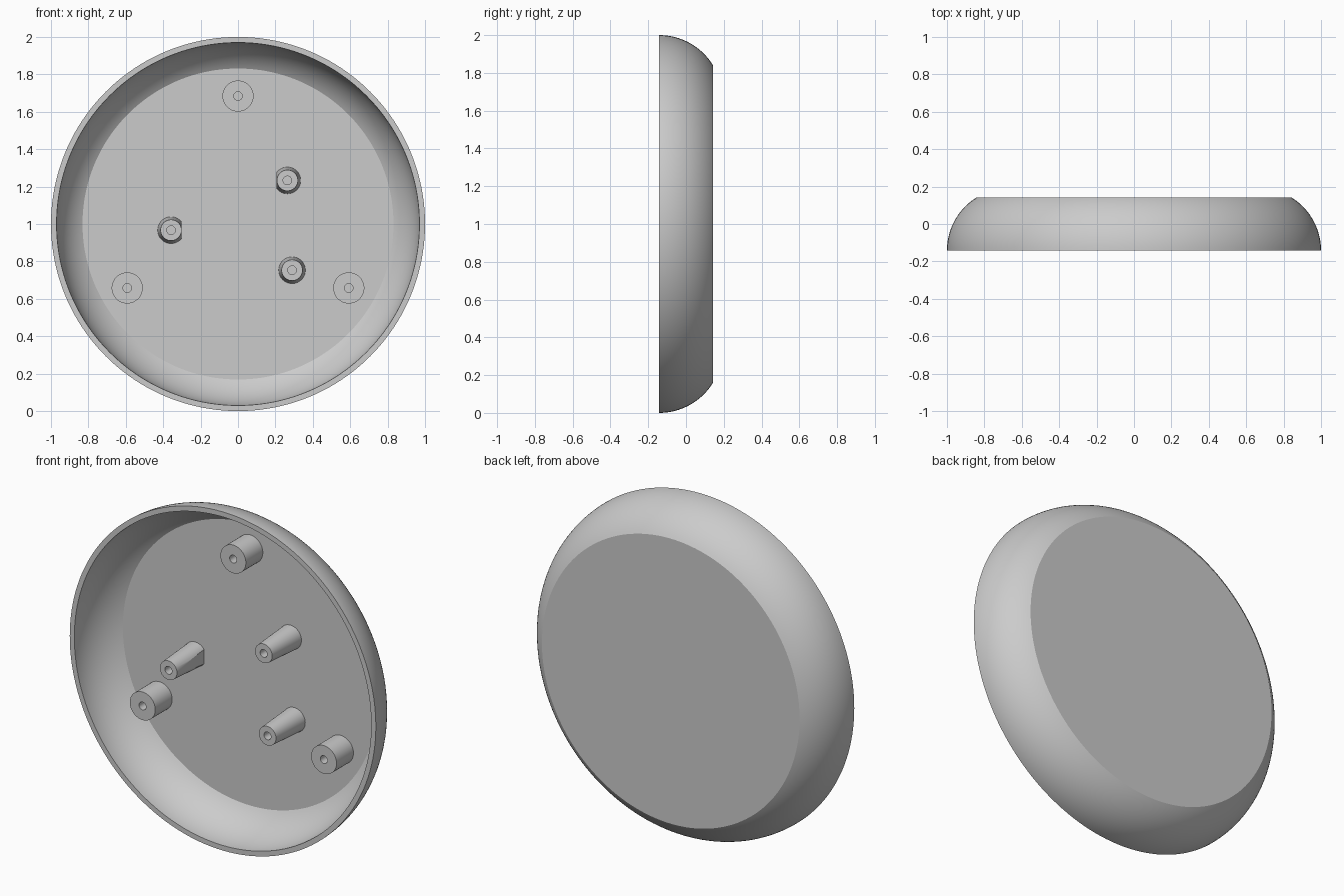
import bpy, bmesh, math
from mathutils import Matrix, Vector

if "Cube" in bpy.data.objects:
    bpy.data.objects.remove(bpy.data.objects["Cube"], do_unlink=True)

grey = bpy.data.materials.new("plain grey")
grey.use_nodes = True
colour = (0.6, 0.6, 0.6, 1)
grey.diffuse_color = colour
grey.node_tree.nodes["Principled BSDF"].inputs["Base Color"].default_value = colour

HALF = 0.142      # half the depth of the dish
FLOOR = 0.113     # inner floor position along y
BASE = FLOOR + 0.01


def revolve(name, profile, steps, x=0, z=0, closed=False, flat=None):
    """Turn (radius, y) points around the y axis; flat = (side, distance) trims one side."""
    bm = bmesh.new()
    verts = [bm.verts.new((r, y, 0)) for r, y in profile]
    pairs = list(zip(verts, verts[1:]))
    if closed:
        pairs.append((verts[-1], verts[0]))
    edges = [bm.edges.new(p) for p in pairs]
    bmesh.ops.spin(bm, geom=verts + edges, cent=(0, 0, 0), axis=(0, 1, 0),
                   angle=math.tau, steps=steps, use_duplicate=False)
    bmesh.ops.remove_doubles(bm, verts=bm.verts, dist=1e-5)
    if flat:
        side, dist = flat
        cut = bmesh.ops.bisect_plane(
            bm, geom=bm.verts[:] + bm.edges[:] + bm.faces[:],
            plane_co=(side * dist, 0, 0), plane_no=(side, 0, 0), clear_outer=True)
        rim = [g for g in cut["geom_cut"] if isinstance(g, bmesh.types.BMEdge)]
        bmesh.ops.edgeloop_fill(bm, edges=rim)
    bmesh.ops.recalc_face_normals(bm, faces=bm.faces)
    bmesh.ops.transform(bm, matrix=Matrix.Translation(Vector((x, 0, z))), verts=bm.verts)
    mesh = bpy.data.meshes.new(name)
    bm.to_mesh(mesh)
    bm.free()
    mesh.materials.append(grey)
    ob = bpy.data.objects.new(name, mesh)
    bpy.context.collection.objects.link(ob)
    bpy.ops.object.select_all(action="DESELECT")
    ob.select_set(True)
    bpy.context.view_layer.objects.active = ob
    bpy.ops.object.shade_smooth_by_angle(angle=math.radians(20))
    return ob


def arc(radius, end_y, n=20):
    """Wall curve from the front rim back to end_y."""
    sweep = math.asin((end_y + HALF) / radius)
    return [(0.666 + radius * math.cos(sweep * i / n),
             -HALF + radius * math.sin(sweep * i / n)) for i in range(n + 1)]


# Round dish with a curved wall and a flat back
outer, inner = arc(0.334, HALF), arc(0.304, FLOOR)
revolve("dish_shell", [(0, HALF)] + outer[::-1] + inner + [(0, FLOOR)], 160, z=1)


def post(name, x, z, tip_r, base_r, tip_y, flat=None):
    """Hollow post standing on the floor of the dish."""
    hole = 0.023
    revolve(name, [(hole, BASE), (hole, tip_y), (tip_r, tip_y), (base_r, BASE)],
            64, x, z, closed=True, flat=flat)


# Three wide mounting posts in an even ring
for i in range(3):
    a = math.radians(90 + 120 * i)
    post(f"mounting_post_{i + 1}", 0.684 * math.cos(a), 1 + 0.684 * math.sin(a),
         0.083, 0.083, -0.045)

# Three tall tapered posts, two trimmed flat on the side facing the centre
post("tapered_post_right", -0.358, 0.967, 0.056, 0.072, -0.138, flat=(1, 0.057))
post("tapered_post_upper_left", 0.264, 1.233, 0.056, 0.072, -0.138, flat=(-1, 0.057))
post("tapered_post_lower_left", 0.289, 0.753, 0.056, 0.072, -0.138)
